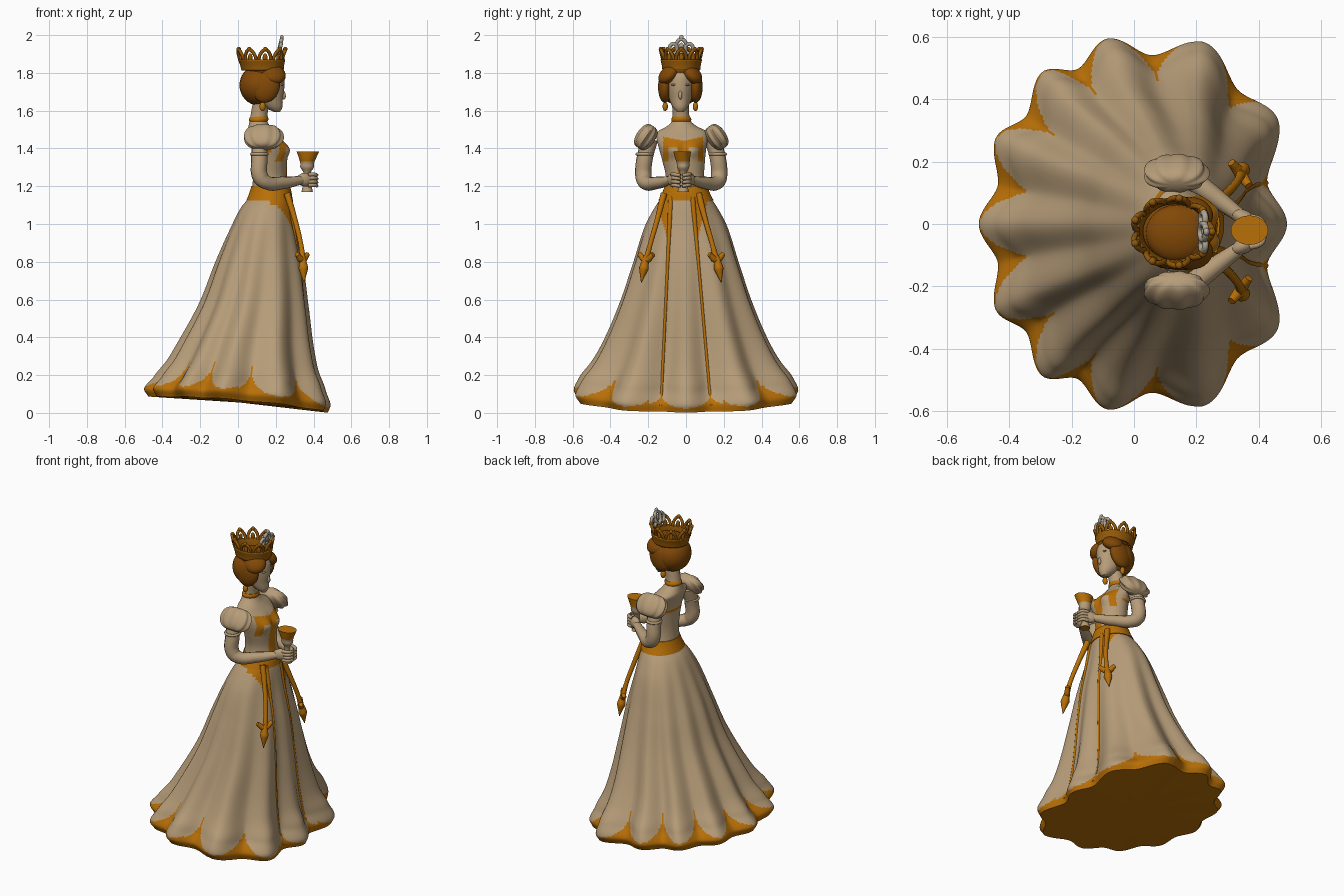
import bpy, bmesh, math
from mathutils import Vector
from math import sin, cos, pi, radians

cube = bpy.data.objects.get("Cube")
if cube:
    bpy.data.objects.remove(cube)


def material(name, rgb):
    m = bpy.data.materials.new(name)
    m.use_nodes = True
    m.diffuse_color = (*rgb, 1)
    m.node_tree.nodes["Principled BSDF"].inputs["Base Color"].default_value = (*rgb, 1)
    return m


CREAM = material("cream cloth and skin", (0.47, 0.335, 0.19))
GOLD = material("gold trim", (0.48, 0.16, 0.002))
HAIR = material("auburn hair", (0.22, 0.065, 0.002))
CROWN = material("dark gold", (0.29, 0.096, 0.002))
PEARL = material("pearl grey", (0.42, 0.37, 0.29))
MID = -0.025   # sideways shift of the upper body


def sample(table, t):
    """Smooth curve through rows of (t, values...)."""
    k = 0
    while k < len(table) - 2 and t > table[k + 1][0]:
        k += 1
    a, b = table[k], table[k + 1]
    before, after = table[max(k - 1, 0)], table[min(k + 2, len(table) - 1)]
    h = b[0] - a[0]
    s = (t - a[0]) / h
    out = []
    for c in range(1, len(a)):
        m0 = (b[c] - before[c]) / (b[0] - before[0]) * h
        m1 = (after[c] - a[c]) / (after[0] - a[0]) * h
        out.append(a[c] * (1 + 2 * s) * (1 - s) ** 2 + m0 * s * (1 - s) ** 2
                   + b[c] * s * s * (3 - 2 * s) + m1 * s * s * (s - 1))
    return out


def surface(name, point, levels, sides, mats, rule=None, caps=True):
    """Closed tube of rings; rule(angle, level, centre) picks the material."""
    bm = bmesh.new()
    rings = [[bm.verts.new(point(2 * pi * i / sides, t)) for i in range(sides)] for t in levels]
    for j in range(len(levels) - 1):
        for i in range(sides):
            k = (i + 1) % sides
            f = bm.faces.new((rings[j][i], rings[j][k], rings[j + 1][k], rings[j + 1][i]))
            if rule:
                f.material_index = int(rule(2 * pi * (i + .5) / sides, (levels[j] + levels[j + 1]) / 2,
                                            f.calc_center_median()))
    if caps:
        for ring in (rings[0], rings[-1]):
            mid = bm.verts.new(sum((v.co for v in ring), Vector()) / sides)
            for i in range(sides):
                f = bm.faces.new((ring[i], ring[(i + 1) % sides], mid))
                f.material_index = len(mats) - 1
    bmesh.ops.recalc_face_normals(bm, faces=bm.faces)
    me = bpy.data.meshes.new(name)
    bm.to_mesh(me)
    bm.free()
    for m in mats:
        me.materials.append(m)
    ob = bpy.data.objects.new(name, me)
    bpy.context.collection.objects.link(ob)
    return ob


def loft(name, table, mats, rule=None, sides=48, rows=24, caps=True, shape=None):
    """Elliptical rings from rows of (z, x, y, radius x, radius y)."""
    def point(a, z):
        x, y, rx, ry = sample(table, z)
        p = Vector((x + rx * cos(a), y + ry * sin(a), z))
        return shape(p, x) if shape else p
    lo, hi = table[0][0], table[-1][0]
    return surface(name, point, [lo + (hi - lo) * j / rows for j in range(rows + 1)], sides, mats, rule, caps)


def ball(name, loc, size, mat, rot=(0, 0, 0), flutes=0):
    def point(a, t):
        w = sin(t) ** .6 * (1 + .06 * cos(flutes * a)) if flutes else sin(t)
        return Vector((w * cos(a) * size[0], w * sin(a) * size[1], -cos(t) * size[2]))
    ob = surface(name, point, [pi * (j + .05) / 20.1 for j in range(21)], 48 if flutes else 24, [mat])
    ob.location, ob.rotation_euler = loc, rot
    return ob


def tube(name, pts, mat, closed=False):
    """Smooth round tube through points of (x, y, z, radius)."""
    cu = bpy.data.curves.new(name, "CURVE")
    cu.dimensions = "3D"
    cu.bevel_depth, cu.bevel_resolution, cu.resolution_u = 1, 4, 8
    cu.use_fill_caps = True
    sp = cu.splines.new("BEZIER")
    sp.bezier_points.add(len(pts) - 1)
    sp.use_cyclic_u = closed
    for b, p in zip(sp.bezier_points, pts):
        b.co, b.radius = p[:3], p[3]
        b.handle_left_type = b.handle_right_type = "AUTO"
    cu.materials.append(mat)
    ob = bpy.data.objects.new(name, cu)
    bpy.context.collection.objects.link(ob)
    bpy.ops.object.select_all(action="DESELECT")
    ob.select_set(True)
    bpy.context.view_layer.objects.active = ob
    bpy.ops.object.convert(target="MESH")
    return ob


# Skirt: height, back x, front x, half width
SKIRT = [(0, -.475, .475, .575), (.045, -.495, .488, .6), (.12, -.43, .45, .56), (.32, -.32, .405, .452),
         (.55, -.205, .375, .358), (.78, -.12, .345, .283), (.98, -.035, .305, .22), (1.09, .02, .29, .163),
         (1.15, .07, .28, .122), (1.2, .08, .27, .105)]
PEAKS = [0, 35, 69, 98, 121, 148, 180, 212]


def valley(a):
    """0 on the crest of a fold, 1 in the crease between two."""
    d = abs((math.degrees(a) + 180) % 360 - 180)
    k = max(i for i in range(7) if PEAKS[i] <= d + 1e-6)
    s = (d - PEAKS[k]) / (PEAKS[k + 1] - PEAKS[k])
    return 1 - abs(2 * s - 1)


def skirt_point(a, u):
    back, front, b = sample(SKIRT, u)
    cx, r = (back + front) / 2, (front - back) / 2
    fade = max(0, 1 - u / 1.12)
    n = 2 + (1.1 * fade if cos(a) > 0 else 0)
    rad = (abs(cos(a) / r) ** n + abs(sin(a) / b) ** n) ** (-1 / n)
    v = valley(a)
    depth = (.11 if cos(a) > .3 else .085) + .04 * min(1, u / .1)
    rad *= 1 - depth * fade ** .8 * v * v * (3 - 2 * v)
    rad += .014 * math.exp(-((u - .13) / .06) ** 2) * (1 - v * v)
    x, y = cx + rad * cos(a), rad * sin(a)
    return Vector((x, y, u + (.044 - .09 * x + .08 * y * y) * (1 - u / 1.2)))


def seam_y(u):
    return .135 - .075 * u / 1.1


def skirt_rule(a, u, c):
    """Gold round the lobes of the hem, and in two wedges below the belt."""
    rim = .055 if cos(a) < 0 else .038 if abs(c.y) > .4 else .024
    rise = .16 if abs(c.y) > .2 or c.x < 0 else .07
    wedge = .045 * (u - .9) / .25
    return (u < rim + rise * (1 - math.sqrt(1 - valley(a) ** 2))
            or (c.x > .17 and abs(abs(c.y + .02 * u) - seam_y(u) - wedge) < wedge))


surface("skirt", skirt_point, [1.2 * (j / 90) ** 1.3 for j in range(91)], 360, [CREAM, GOLD], skirt_rule)

# Gold seams that frame the front panel
for s, side in ((1, "left"), (-1, "right")):
    path = []
    for j in range(15):
        u = .03 + 1.11 * j / 14
        y = -.02 * u + s * seam_y(u)
        lo, hi = 0, radians(80)
        for _ in range(30):
            m = (lo + hi) / 2
            lo, hi = (m, hi) if abs(skirt_point(s * m, u).y) < abs(y) else (lo, m)
        p = skirt_point(s * lo, u)
        path.append((p.x - .003, p.y, p.z, .008 + .006 * max(0, u - .75) / .4))
    tube(side + "_panel_seam", path, GOLD)

# Belt
loft("belt", [(1.125, .167, 0, .122, .146), (1.165, .172, 0, .112, .126), (1.2, .173, 0, .102, .113)], [GOLD], rows=8)


# Bodice, shoulders and neck
def bust(p, cx):
    if p.x > cx:
        p.x += .028 * math.exp(-((abs(p.y - MID / 2) - .055) ** 2 + (p.z - 1.395) ** 2) / .0018)
    return p


def bodice_rule(a, z, c):
    y = abs(c.y + .015)
    if cos(a) < .1:
        return abs(z - 1.385) < .008
    return ((1.405 < z < 1.44 + .2 * y and y < .105) or (y < .03 and z < 1.44)
            or (abs(y - .092) < .014 and 1.33 < z < 1.44))


loft("bodice", [(1.17, .172, 0, .1, .115), (1.25, .17, -.005, .09, .102), (1.33, .17, -.012, .09, .112),
                (1.4, .163, -.018, .088, .125), (1.45, .145, -.02, .082, .135), (1.49, .122, -.02, .07, .128),
                (1.52, .112, -.022, .056, .075), (1.55, .108, -.025, .046, .048), (1.64, .122, -.03, .044, .044)],
     [CREAM, GOLD, CREAM], bodice_rule, sides=120, rows=90, shape=bust)
loft("choker", [(1.54, .108, MID, .046, .05), (1.554, .109, MID, .052, .053), (1.568, .112, MID, .046, .047)],
     [GOLD], rows=6)

# Head and face
loft("head", [(1.592, .207, -.03, .014, .016), (1.615, .19, -.03, .044, .038), (1.66, .165, -.03, .072, .058),
              (1.72, .155, -.03, .09, .07), (1.78, .15, -.03, .092, .075), (1.83, .135, -.03, .08, .07)], [CREAM])
ball("nose", (.238, -.03, 1.685), (.014, .01, .026), CREAM, (0, -.25, 0))
ball("lips", (.229, -.03, 1.643), (.008, .018, .008), CREAM)

# Hair
ball("hair_back", (.112, -.03, 1.735), (.104, .114, .108), HAIR)
ball("hair_top", (.138, -.03, 1.815), (.1, .092, .045), HAIR)
for s, side in ((1, "left"), (-1, "right")):
    y = -.03
    ball(side + "_hair_sweep", (.188, y + s * .062, 1.792), (.066, .062, .04), HAIR, (-s * .7, .25, 0))
    ball(side + "_hair_side", (.15, y + s * .082, 1.725), (.07, .036, .085), HAIR, (0, .35, 0))
    ball(side + "_brow", (.229, y + s * .03, 1.737), (.01, .02, .006), CREAM, (0, 0, -s * .35))
    ball(side + "_earring", (.13, y + s * .08, 1.622), (.016, .014, .024), GOLD)
    ball(side + "_earring_stud", (.13, y + s * .08, 1.652), (.01, .01, .012), GOLD)

# Crown
band = loft("crown_band", [(1.815, .13, MID, .1, .088), (1.84, .128, MID, .104, .091), (1.872, .125, MID, .113, .098)],
            [CROWN], rows=8, caps=False)
band.modifiers.new("thickness", "SOLIDIFY").thickness = .012
for i in range(9):
    mid = radians(40 * i)
    arch = []
    for d, r, z in ((-17, .112, 1.865), (-12, .122, 1.9), (0, .128, 1.922), (12, .122, 1.9), (17, .112, 1.865)):
        a = mid + radians(d)
        arch.append((.123 + r * cos(a), MID + r * .86 * sin(a), z, .009))
    tube("crown_arch", arch, CROWN)
    ball("crown_bead", (.123 + .127 * cos(mid), MID + .109 * sin(mid), 1.926), (.012, .012, .012), CROWN)
    ball("crown_leaf", (.123 + .117 * cos(mid), MID + .1 * sin(mid), 1.88), (.007, .013, .024), CROWN, (0, 0, mid))

# Pale crest on the front of the crown
for name, y, z, w, h in (("crest_middle", 0, 1.942, .026, .036), ("left_crest_loop", .042, 1.928, .02, .026),
                         ("right_crest_loop", -.042, 1.928, .02, .026)):
    tube(name, [(.222 + .25 * h * sin(k * pi / 4), MID + y + w * cos(k * pi / 4), z + h * sin(k * pi / 4), .01)
                for k in range(8)], PEARL, closed=True)
ball("crest_tip", (.232, MID, 1.986), (.01, .013, .014), PEARL)
ball("crest_gem", (.224, MID, 1.94), (.008, .014, .02), PEARL)

# Sleeves, arms, hands and hanging sashes
for s, side in ((1, "left"), (-1, "right")):
    def Y(v):
        return MID + s * v
    ball(side + "_puff_sleeve", (.135, Y(.188), 1.46), (.102, .048, .07), CREAM, (s * .6, 0, 0), flutes=9)
    tube(side + "_arm", [(.115, Y(.165), 1.45, .042), (.113, Y(.195), 1.34, .043), (.118, Y(.2), 1.25, .043),
                         (.15, Y(.19), 1.22, .038), (.24, Y(.125), 1.218, .033), (.335, Y(.055), 1.232, .023)], CREAM)
    tube(side + "_sleeve_cuff", [(.113 + .041 * cos(k * pi / 4), Y(.193) + .041 * sin(k * pi / 4), 1.37, .008)
                                 for k in range(8)], CREAM, closed=True)
    ball(side + "_hand", (.355, Y(.042), 1.235), (.048, .026, .036), CREAM, (0, 0, -s * .5))
    for i in range(4):
        z = 1.205 + .019 * i
        tube(side + "_finger", [(.37, Y(.048), z, .011), (.408, Y(.034), z, .01), (.418, Y(.005), z - .004, .008)], CREAM)
    tube(side + "_sash", [(.26, Y(.092), 1.16, .018), (.302, Y(.128), 1.02, .014), (.333, Y(.165), .89, .013),
                          (.342, Y(.183), .82, .016)], GOLD)
    tube(side + "_sash_bar", [(.312, Y(.222), .84, .013), (.34, Y(.187), .81, .019), (.368, Y(.148), .84, .013)], GOLD)
    tube(side + "_sash_leaf", [(.341, Y(.185), .83, .014), (.346, Y(.198), .765, .026), (.35, Y(.212), .69, .002)], GOLD)

# Goblet
loft("goblet", [(1.17, .366, -.015, .03, .03), (1.19, .366, -.015, .026, .026), (1.22, .366, -.015, .016, .016),
                (1.27, .366, -.015, .018, .018), (1.3, .366, -.015, .036, .032), (1.32, .366, -.015, .036, .034),
                (1.35, .368, -.018, .046, .04), (1.385, .37, -.02, .06, .047)],
     [CREAM, GOLD], lambda a, z, c: z > 1.333, sides=32, rows=36)

# Smooth shading with sharp edges kept
bpy.ops.object.select_all(action="DESELECT")
for ob in bpy.context.collection.objects:
    if ob.type == "MESH":
        ob.select_set(True)
        bpy.context.view_layer.objects.active = ob
bpy.ops.object.shade_smooth_by_angle(angle=radians(50))
